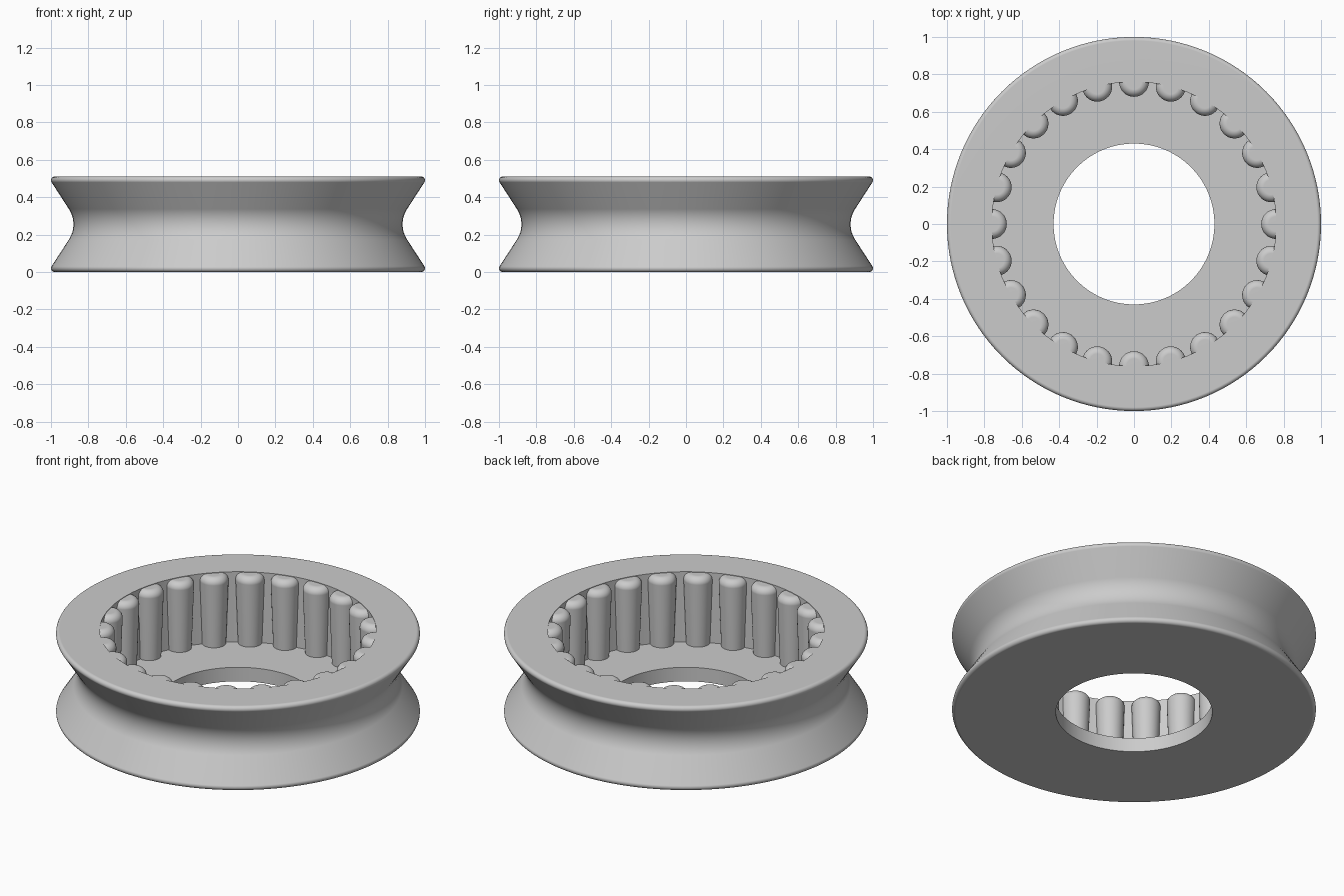
import bpy, bmesh
from math import sin, cos, pi, radians

cube = bpy.data.objects.get("Cube")
if cube:
    bpy.data.objects.remove(cube, do_unlink=True)

HEIGHT = 0.511
FLOOR = 0.085
BORE = 0.76
HOLE = 0.43
PINS = 24

grey = bpy.data.materials.new("plain grey")
grey.use_nodes = True
colour = (0.6, 0.6, 0.6, 1)
grey.diffuse_color = colour
grey.node_tree.nodes["Principled BSDF"].inputs["Base Color"].default_value = colour


def arc(cx, cz, r, start, end, steps):
    """Points of an arc in the (radius, height) plane, angles in degrees."""
    angles = [radians(start + (end - start) * i / steps) for i in range(steps + 1)]
    return [(cx + r * cos(a), cz + r * sin(a)) for a in angles]


def lathe(name, profile, segments, closed):
    """Turn a (radius, height) profile round the z axis."""
    bm = bmesh.new()
    rings = []
    for r, z in profile:
        rings.append([bm.verts.new((r * cos(2 * pi * i / segments),
                                    r * sin(2 * pi * i / segments), z))
                      for i in range(segments)])
    pairs = list(zip(rings, rings[1:]))
    if closed:
        pairs.append((rings[-1], rings[0]))
    for a, b in pairs:
        for i in range(segments):
            j = (i + 1) % segments
            bm.faces.new((a[i], a[j], b[j], b[i]))
    if not closed:
        bm.faces.new(rings[0])
        bm.faces.new(rings[-1])
    bmesh.ops.recalc_face_normals(bm, faces=bm.faces)
    mesh = bpy.data.meshes.new(name)
    bm.to_mesh(mesh)
    bm.free()
    mesh.materials.append(grey)
    obj = bpy.data.objects.new(name, mesh)
    bpy.context.collection.objects.link(obj)
    bpy.ops.object.select_all(action='DESELECT')
    obj.select_set(True)
    bpy.context.view_layer.objects.active = obj
    bpy.ops.object.shade_smooth_by_angle(angle=radians(35))
    return obj


def keep_flats_flat(obj):
    mod = obj.modifiers.new("flat faces", 'WEIGHTED_NORMAL')
    mod.keep_sharp = True


# Grooved wheel: rounded rim, sloping flank and round groove, mirrored top to bottom
SLOPE = 33
upper = arc(0.98, HEIGHT - 0.02, 0.02, 90, -SLOPE, 8)
upper += arc(0.88 + 0.15, HEIGHT / 2, 0.15, 180 - SLOPE, 180, 8)
lower = [(r, HEIGHT - z) for r, z in reversed(upper[:-1])]
inside = [(HOLE, 0), (HOLE, FLOOR), (BORE, FLOOR), (BORE, HEIGHT)]
wheel = lathe("grooved_wheel", upper + lower + inside, 128, True)
keep_flats_flat(wheel)

# Round-topped pins, slightly tapered, half sunk into the bore wall
TOP = HEIGHT - 0.003
pin_profile = [(0.066, FLOOR - 0.01)] + arc(0.04, TOP - 0.04, 0.04, 0, 90, 6)
first = lathe("bore_pin", pin_profile, 32, False)
keep_flats_flat(first)
for i in range(PINS):
    pin = first if i == 0 else first.copy()
    if i:
        bpy.context.collection.objects.link(pin)
    a = 2 * pi * i / PINS
    pin.location = (BORE * cos(a), BORE * sin(a), 0)
    pin.rotation_euler.z = a
    pin.name = f"bore_pin_{i + 1}"
